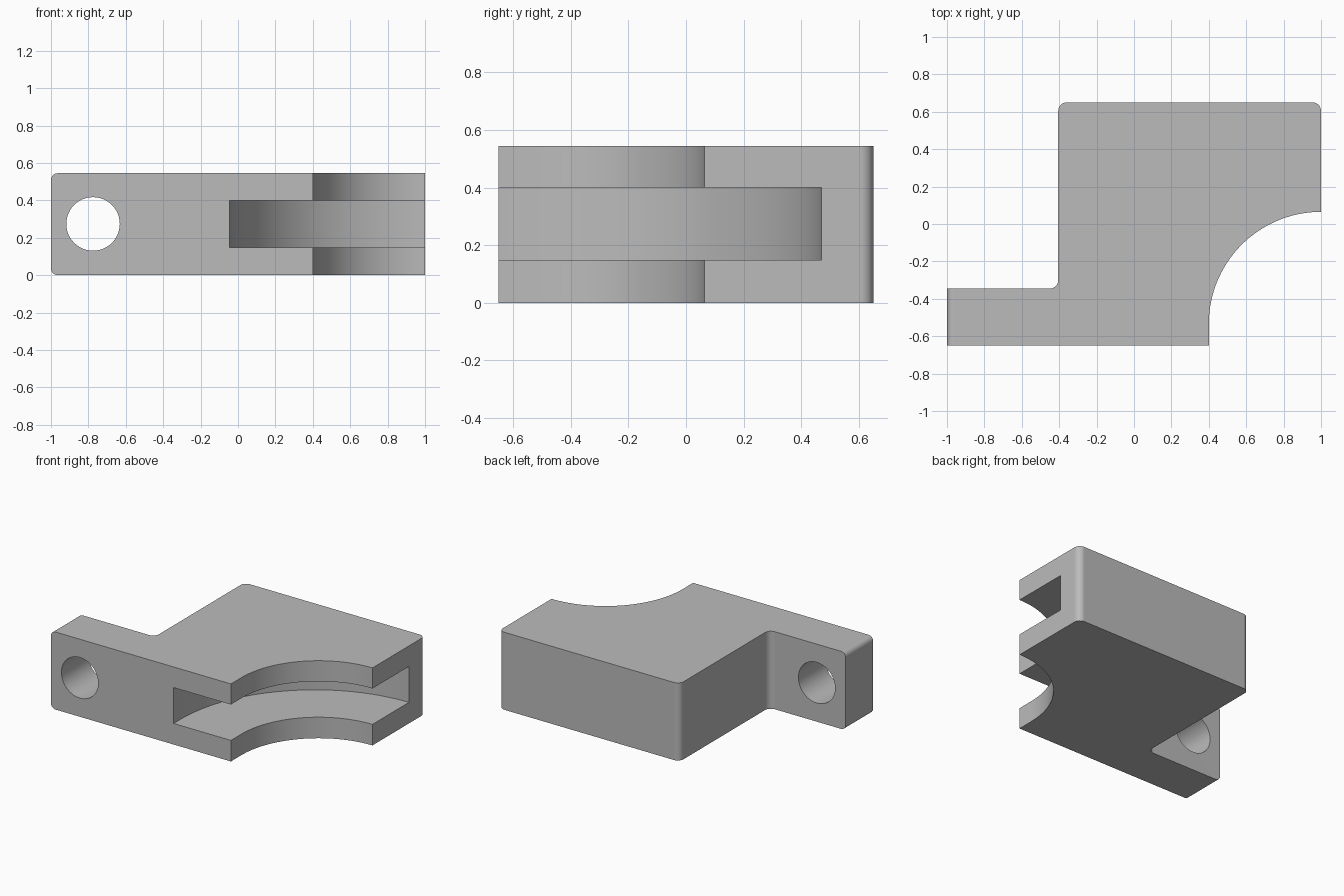
import bpy, bmesh
from math import sin, cos, pi, radians
from mathutils import Matrix

if "Cube" in bpy.data.objects:
    bpy.data.objects.remove(bpy.data.objects["Cube"])

HEIGHT, HALF_Y = 0.545, 0.65
BLOCK_X, TAB_Y = -0.405, -0.345

grey = bpy.data.materials.new("plain grey")
grey.use_nodes = True
grey.diffuse_color = (0.5, 0.5, 0.5, 1)
grey.node_tree.nodes["Principled BSDF"].inputs["Base Color"].default_value = (0.5, 0.5, 0.5, 1)


def arc(cx, cy, r, start, end, steps):
    """Points along an arc, angles in degrees."""
    angles = [radians(start + (end - start) * i / steps) for i in range(steps + 1)]
    return [(cx + r * cos(a), cy + r * sin(a)) for a in angles]


def prism(name, outline, z0, z1):
    """Extrude a flat outline upward into an object."""
    bm = bmesh.new()
    face = bm.faces.new([bm.verts.new((x, y, z0)) for x, y in outline])
    top = bmesh.ops.extrude_face_region(bm, geom=[face])["geom"]
    verts = [v for v in top if isinstance(v, bmesh.types.BMVert)]
    bmesh.ops.translate(bm, verts=verts, vec=(0, 0, z1 - z0))
    bmesh.ops.recalc_face_normals(bm, faces=bm.faces)
    return finish(name, bm)


def finish(name, bm):
    mesh = bpy.data.meshes.new(name)
    bm.to_mesh(mesh)
    bm.free()
    mesh.materials.append(grey)
    obj = bpy.data.objects.new(name, mesh)
    bpy.context.collection.objects.link(obj)
    return obj


def round_edges(obj, test, radius):
    """Round every edge whose two end points pass the test."""
    bm = bmesh.new()
    bm.from_mesh(obj.data)
    edges = [e for e in bm.edges if test(e.verts[0].co, e.verts[1].co)]
    bmesh.ops.bevel(bm, geom=edges, offset=radius, offset_type='OFFSET',
                    segments=8, profile=0.5, affect='EDGES')
    bm.to_mesh(obj.data)
    bm.free()


def near(co, x, y):
    return abs(co.x - x) < 0.001 and abs(co.y - y) < 0.001


# Block with side tab and a quarter-round bite
outline = [(-1, -HALF_Y), (0.4, -HALF_Y)]
outline += arc(1, -0.535, 0.6, 180, 90, 40)
outline += [(1, HALF_Y), (BLOCK_X, HALF_Y), (BLOCK_X, TAB_Y), (-1, TAB_Y)]
body = prism("bracket_body", outline, 0, HEIGHT)

# Rounded upright corners, then the rounded tab end
corners = [(1, HALF_Y), (BLOCK_X, HALF_Y), (BLOCK_X, TAB_Y)]
round_edges(body, lambda a, b: any(near(a, *c) and near(b, *c) for c in corners), 0.045)
round_edges(body, lambda a, b: a.x < -0.999 and b.x < -0.999 and abs(a.z - b.z) < 0.001, 0.036)

# Cutter for the curved slot
slot_outline = [(-0.045, -0.8)] + arc(1, -0.575, 1.045, 180, 90, 56)
slot_outline += [(1.2, 0.47), (1.2, -0.8)]
slot = prism("slot_cutter", slot_outline, 0.148, 0.4)

# Cutter for the bolt hole through the tab
bm = bmesh.new()
bmesh.ops.create_cone(bm, cap_ends=True, segments=48, radius1=0.143, radius2=0.143, depth=0.6,
                      matrix=Matrix.Translation((-0.775, -0.5, 0.274)) @ Matrix.Rotation(pi / 2, 4, 'X'))
hole = finish("hole_cutter", bm)

# Cut the slot and hole, then discard the cutters
for cutter in (slot, hole):
    cutter.hide_render = True
    cut = body.modifiers.new(cutter.name, 'BOOLEAN')
    cut.operation = 'DIFFERENCE'
    cut.solver = 'EXACT'
    cut.object = cutter
bpy.context.view_layer.update()
result = bpy.data.meshes.new_from_object(body.evaluated_get(bpy.context.evaluated_depsgraph_get()))
body.modifiers.clear()
body.data = result
body.data.name = "bracket_body"
for cutter in (slot, hole):
    bpy.data.objects.remove(cutter)

# Smooth curved walls, crisp edges elsewhere
bpy.ops.object.select_all(action='DESELECT')
body.select_set(True)
bpy.context.view_layer.objects.active = body
bpy.ops.object.shade_smooth_by_angle(angle=radians(30))
weighted = body.modifiers.new("even shading", 'WEIGHTED_NORMAL')
weighted.keep_sharp = True
